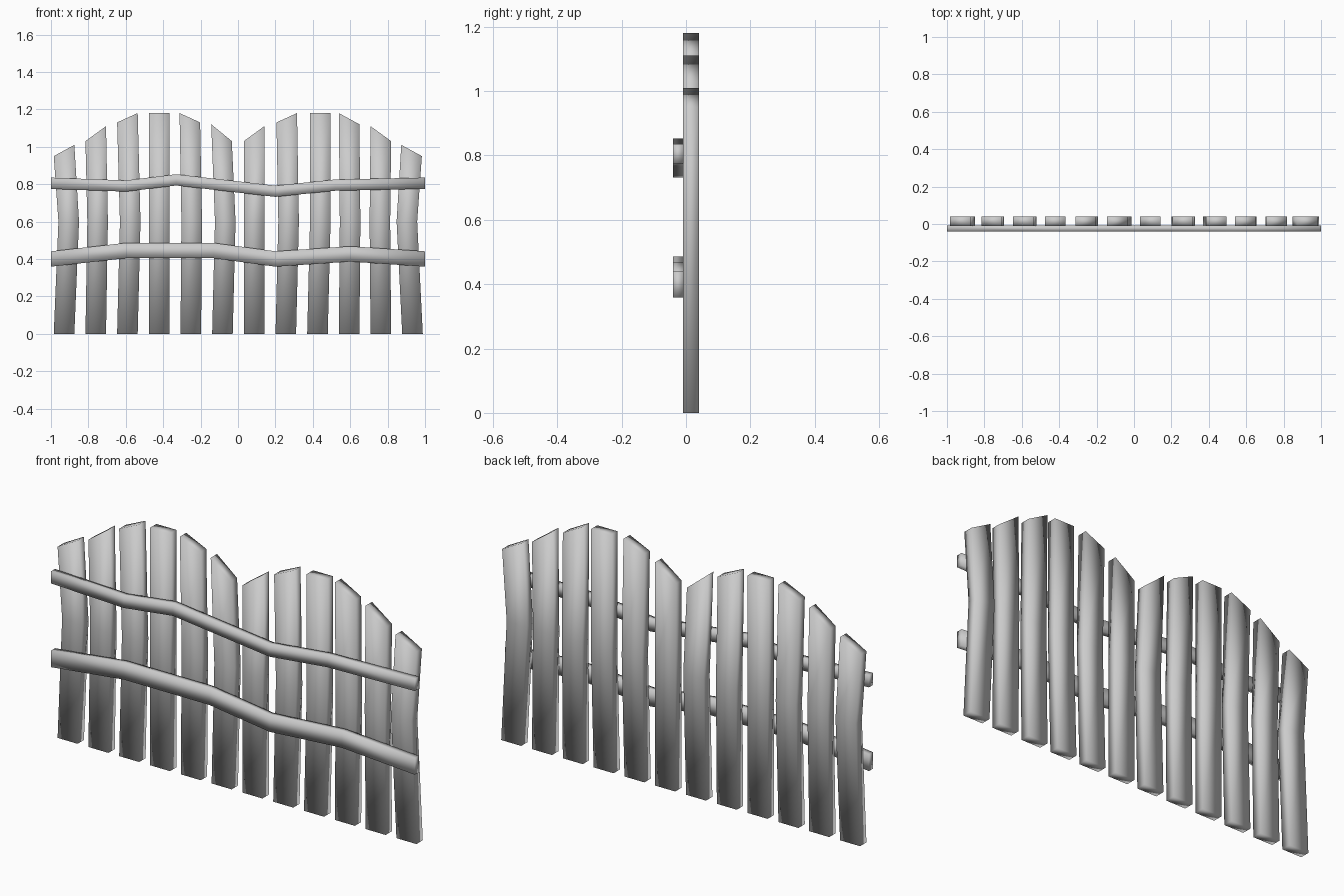
import bpy

cube = bpy.data.objects.get("Cube")
if cube:
    bpy.data.objects.remove(cube, do_unlink=True)

# One plain grey for the whole fence
grey = bpy.data.materials.new("plain grey")
grey.use_nodes = True
grey.diffuse_color = (0.6, 0.6, 0.6, 1)
grey.node_tree.nodes["Principled BSDF"].inputs["Base Color"].default_value = (0.6, 0.6, 0.6, 1)


def board(name, sections, y_front, y_back):
    """Sweep a thin board through pairs of edge points (a, b), each (x, z)."""
    verts, faces = [], []
    for a, b in sections:
        for (x, z), y in ((a, y_front), (b, y_front), (b, y_back), (a, y_back)):
            verts.append((x, y, z))
    for s in range(len(sections) - 1):
        for k in range(4):
            n = (k + 1) % 4
            faces.append((4 * s + k, 4 * s + n, 4 * s + 4 + n, 4 * s + 4 + k))
    last = len(verts) - 4
    faces += [(3, 2, 1, 0), (last, last + 1, last + 2, last + 3)]
    mesh = bpy.data.meshes.new(name)
    mesh.from_pydata(verts, [], faces)
    mesh.materials.append(grey)
    mesh.shade_smooth()
    obj = bpy.data.objects.new(name, mesh)
    bpy.context.collection.objects.link(obj)
    return obj


# Pickets: sideways shift at the middle and top, then left and right top heights
pickets = [
    (0.025, 0.0, 0.95, 1.01), (0.01, 0.0, 1.03, 1.11), (0.015, 0.0, 1.13, 1.18),
    (0.0, 0.0, 1.18, 1.18), (0.005, -0.005, 1.18, 1.13), (0.015, -0.005, 1.12, 1.03),
    (0.0, 0.0, 1.03, 1.11), (0.015, 0.005, 1.13, 1.18), (0.015, 0.015, 1.18, 1.18),
    (0.005, 0.0, 1.18, 1.12), (-0.005, 0.0, 1.11, 1.03), (-0.03, -0.005, 1.01, 0.95),
]
HALF = 0.055
for i, (mid, top, z_left, z_right) in enumerate(pickets):
    x = -0.93 + i * 1.863 / 11
    board(f"picket_{i + 1}", [
        ((x - HALF, 0), (x + HALF, 0)),
        ((x + mid - HALF, 0.6), (x + mid + HALF, 0.6)),
        ((x + top - HALF, z_left), (x + top + HALF, z_right)),
    ], -0.01, 0.04)

# Rails: crooked bars across the front, as (x, centre height)
rails = {
    "upper_rail": (0.03, [(-1, 0.805), (-0.6, 0.79), (-0.33, 0.823), (0.2, 0.762),
                          (0.52, 0.795), (1, 0.805)]),
    "lower_rail": (0.041, [(-1, 0.4), (-0.6, 0.445), (-0.13, 0.445), (0.2, 0.4),
                           (0.6, 0.427), (1, 0.4)]),
}
for name, (half, path) in rails.items():
    board(name, [((x, z + half), (x, z - half)) for x, z in path], -0.04, -0.008)
